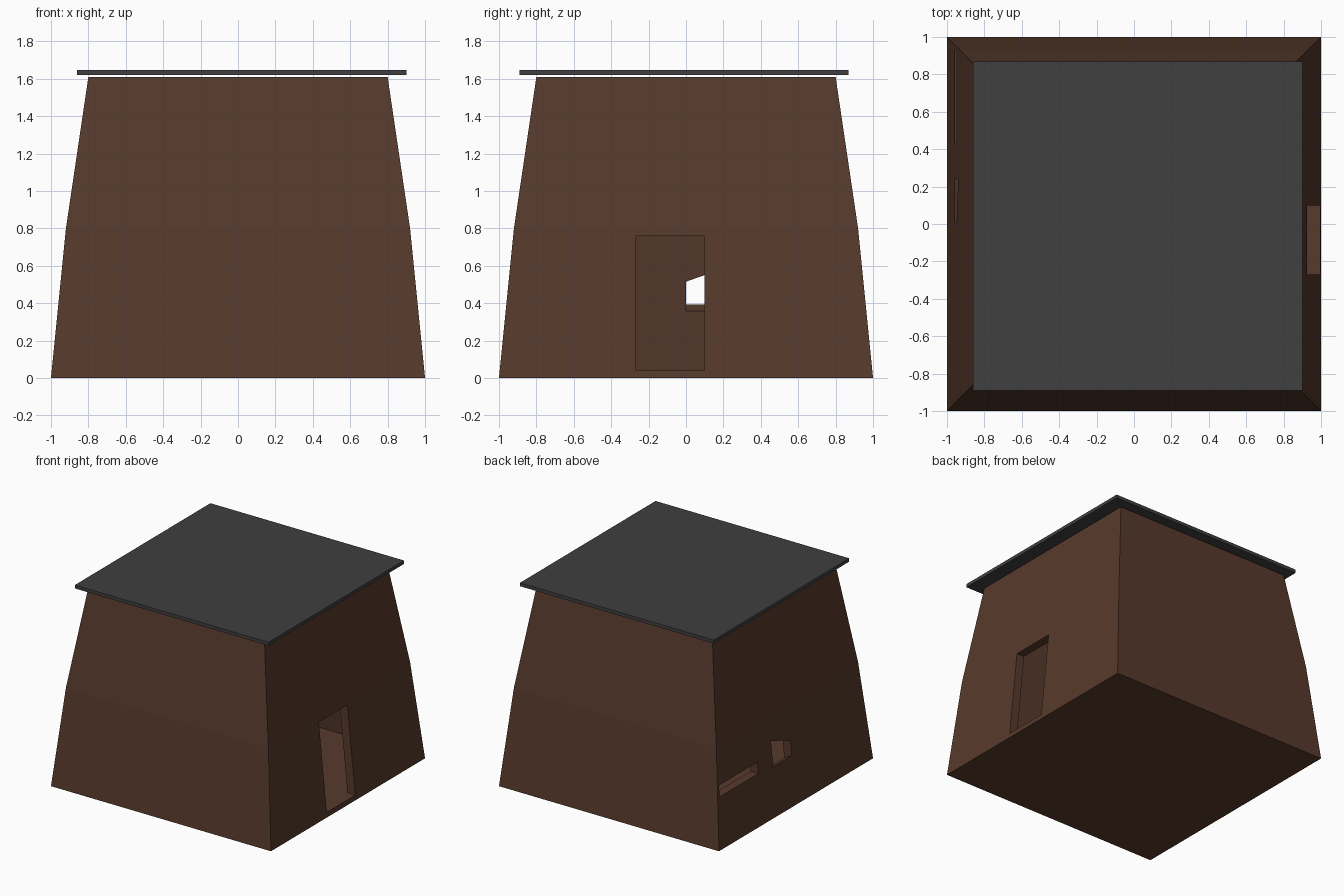
import bpy, bmesh

if "Cube" in bpy.data.objects:
    bpy.data.objects.remove(bpy.data.objects["Cube"])


def material(name, rgb):
    m = bpy.data.materials.new(name)
    m.diffuse_color = (*rgb, 1)
    m.use_nodes = True
    m.node_tree.nodes["Principled BSDF"].inputs["Base Color"].default_value = m.diffuse_color
    return m


def loft(name, rings, mat=None):
    """Closed solid skinned through stacked four-point rings."""
    bm = bmesh.new()
    loops = [[bm.verts.new(p) for p in ring] for ring in rings]
    for a, b in zip(loops, loops[1:]):
        for i in range(4):
            j = (i + 1) % 4
            bm.faces.new((a[i], a[j], b[j], b[i]))
    bm.faces.new(loops[0][::-1])
    bm.faces.new(loops[-1])
    bmesh.ops.recalc_face_normals(bm, faces=bm.faces)
    mesh = bpy.data.meshes.new(name)
    bm.to_mesh(mesh)
    bm.free()
    ob = bpy.data.objects.new(name, mesh)
    bpy.context.collection.objects.link(ob)
    if mat:
        mesh.materials.append(mat)
    return ob


def rect(x0, x1, y0, y1, z):
    return [(x0, y0, z), (x1, y0, z), (x1, y1, z), (x0, y1, z)]


def square(r, z):
    return rect(-r, r, -r, r, z)


def carve(target, cutter):
    mod = target.modifiers.new("carve", "BOOLEAN")
    mod.operation = "DIFFERENCE"
    mod.solver = "EXACT"
    mod.object = cutter
    cutter.hide_render = True
    bpy.context.view_layer.objects.active = target
    bpy.ops.object.modifier_apply(modifier=mod.name)
    bpy.data.objects.remove(cutter)


brown = material("mud_brown", (0.095, 0.042, 0.025))
grey = material("roof_grey", (0.05, 0.05, 0.05))

# Tapered walls, hollow inside
walls = loft("walls", [square(1, 0), square(0.92, 0.8), square(0.8, 1.61)], brown)
carve(walls, loft("room_cutter", [square(0.925, 0.04), square(0.85, 0.8), square(0.735, 1.57)]))

# Doorway in the right wall
carve(walls, loft("door_cutter", [rect(0.7, 1.2, -0.27, 0.10, 0.04),
                                  rect(0.7, 1.2, -0.27, 0.10, 0.76)]))

# Window in the left wall: sill dips inward, head slopes
window = [[(-1.09, 0, 0.54), (-0.76, 0, 0.22), (-0.76, 0.24, 0.22), (-1.09, 0.24, 0.54)],
          [(-1.09, 0, 0.515), (-0.76, 0, 0.515), (-0.76, 0.24, 0.60), (-1.09, 0.24, 0.60)]]
for i, z in ((0, 0.46), (3, 0.46), (1, 0.29), (2, 0.29)):
    window[0][i] = (*window[0][i][:2], z)
carve(walls, loft("window_cutter", window))

# Long low slot beside the window
carve(walls, loft("slot_cutter", [rect(-1.2, -0.8, 0.43, 0.93, 0.41),
                                  rect(-1.2, -0.8, 0.43, 0.93, 0.50)]))

# Flat overhanging roof slab, slightly off centre
loft("roof", [rect(-0.86, 0.90, -0.89, 0.87, 1.62),
              rect(-0.86, 0.90, -0.89, 0.87, 1.648)], grey)
